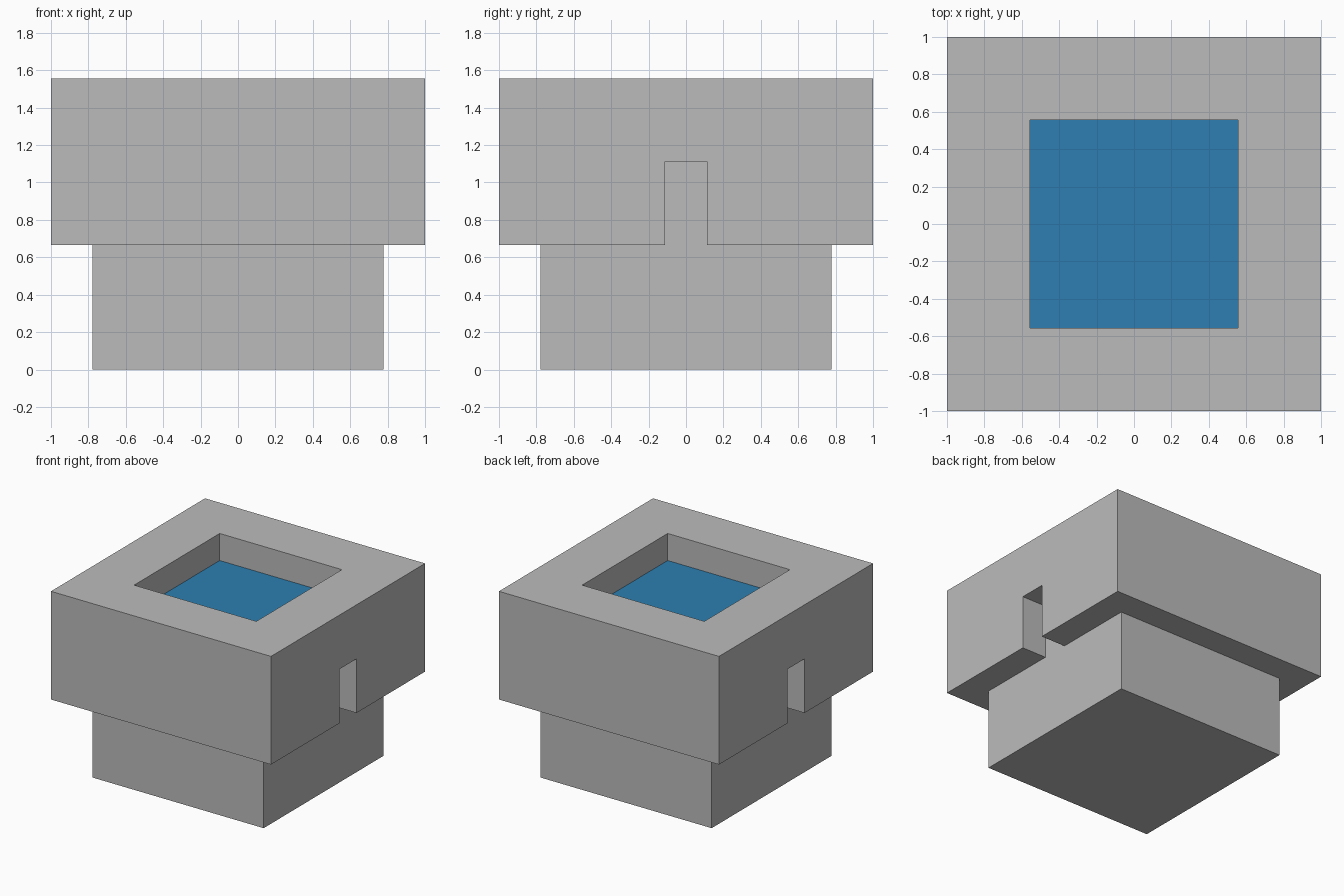
import bpy
import bmesh
from mathutils import Matrix, Vector

if "Cube" in bpy.data.objects:
    bpy.data.objects.remove(bpy.data.objects["Cube"])

U = 1 / 9  # grid module: the block is 18 modules wide and 14 tall


def material(name, rgb):
    m = bpy.data.materials.new(name)
    m.diffuse_color = (*rgb, 1)
    m.use_nodes = True
    m.node_tree.nodes["Principled BSDF"].inputs["Base Color"].default_value = m.diffuse_color
    return m


def box(name, lo, hi, mat=None):
    """Axis-aligned box between two corners."""
    lo, hi = Vector(lo), Vector(hi)
    bm = bmesh.new()
    bmesh.ops.create_cube(bm, size=1, matrix=Matrix.Translation((lo + hi) / 2)
                          @ Matrix.Diagonal((*(hi - lo), 1)))
    mesh = bpy.data.meshes.new(name)
    bm.to_mesh(mesh)
    bm.free()
    if mat:
        mesh.materials.append(mat)
    obj = bpy.data.objects.new(name, mesh)
    bpy.context.collection.objects.link(obj)
    return obj


def cut(target, cutter):
    cutter.hide_render = True
    cutter.hide_set(True)
    mod = target.modifiers.new(cutter.name, 'BOOLEAN')
    mod.operation = 'DIFFERENCE'
    mod.solver = 'EXACT'
    mod.object = cutter


stone = material("stone grey", (0.50, 0.50, 0.50))
blue = material("water blue", (0.026, 0.212, 0.445))

# Narrow foot and wide upper block
box("foot", (-7 * U, -7 * U, 0), (7 * U, 7 * U, 6 * U), stone)
block = box("upper_block", (-9 * U, -9 * U, 6 * U), (9 * U, 9 * U, 14 * U), stone)

# Square basin in the top
cut(block, box("basin_cutter", (-5 * U, -5 * U, 12 * U - 0.005), (5 * U, 5 * U, 15 * U)))

# Notches in the left and right sides, flush with the foot
for side, s in (("left", -1), ("right", 1)):
    xs = sorted((s * 7 * U, s * 10 * U))
    cut(block, box(side + "_notch_cutter", (xs[0], -U, 5 * U), (xs[1], U, 10 * U)))

# Water surface filling the basin floor
box("water", (-5 * U, -5 * U, 12 * U - 0.005), (5 * U, 5 * U, 12 * U), blue)
